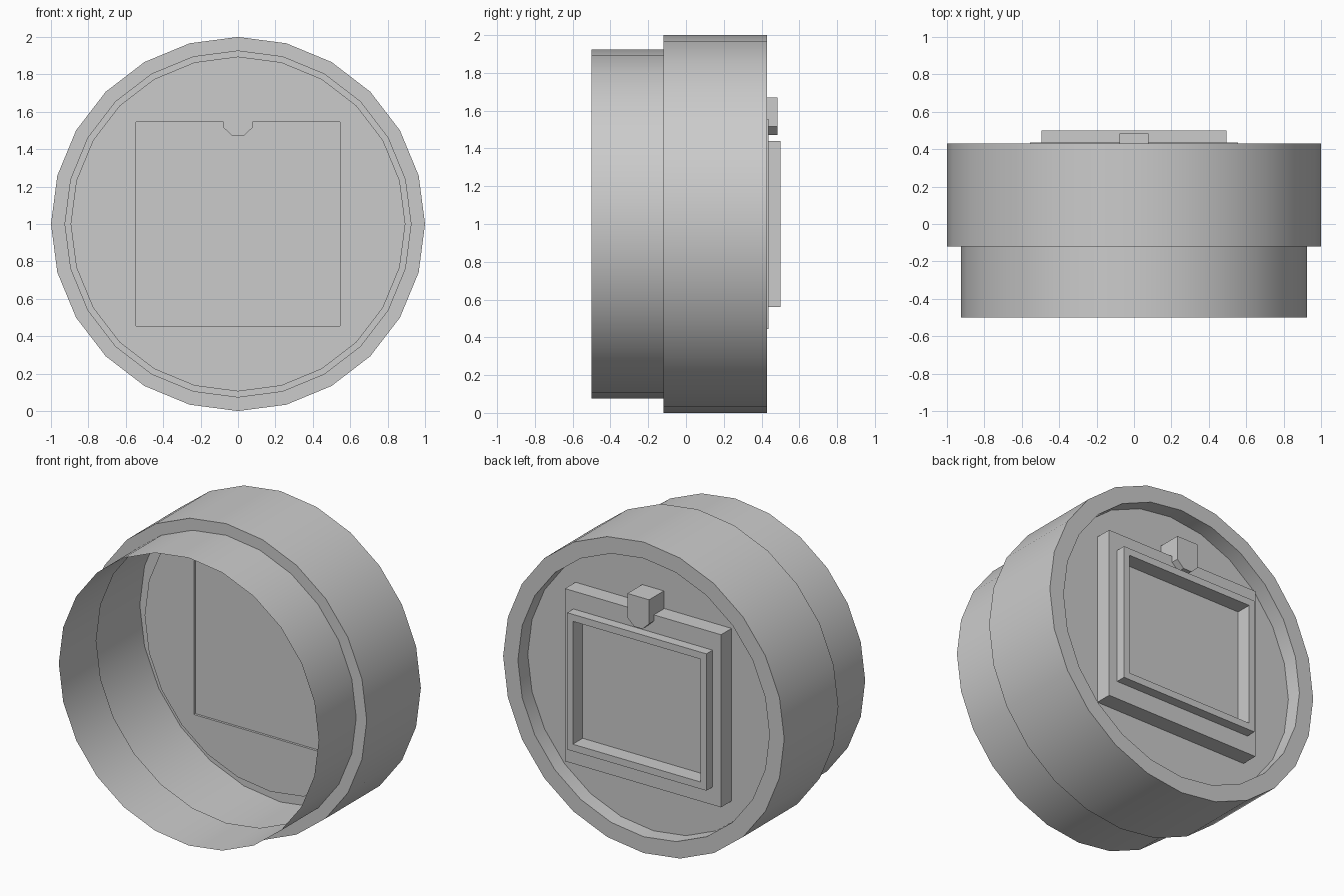
import bpy, bmesh
from math import cos, sin, pi

if "Cube" in bpy.data.objects:
    bpy.data.objects.remove(bpy.data.objects["Cube"])

SIDES = 24
CZ = 1.0  # height of the round axis


def circle(r, y):
    return [(r * cos(2 * pi * i / SIDES), y, CZ + r * sin(2 * pi * i / SIDES))
            for i in range(SIDES)]


def rect(hx, hz, y):
    return [(hx * sx, y, CZ + hz * sz) for sx, sz in ((-1, -1), (1, -1), (1, 1), (-1, 1))]


def loft(name, rings, cap_start=True, cap_end=True, hole=None):
    """Skin a list of equal-length rings; an optional hole is cut in the end cap."""
    bm = bmesh.new()
    loops = [[bm.verts.new(p) for p in ring] for ring in rings]
    for a, b in zip(loops, loops[1:]):
        n = len(a)
        for i in range(n):
            j = (i + 1) % n
            bm.faces.new((a[i], a[j], b[j], b[i]))
    if cap_start:
        bm.faces.new(loops[0])
    if hole:
        inner = [bm.verts.new(p) for p in hole]
        n = len(inner)
        edges = [bm.edges.new((inner[i], inner[(i + 1) % n])) for i in range(n)]
        last = loops[-1]
        edges += [bm.edges.get((last[i], last[(i + 1) % len(last)])) for i in range(len(last))]
        bmesh.ops.triangle_fill(bm, use_beauty=True, edges=edges)
    elif cap_end:
        bm.faces.new(loops[-1])
    bmesh.ops.recalc_face_normals(bm, faces=bm.faces)
    mesh = bpy.data.meshes.new(name)
    bm.to_mesh(mesh)
    bm.free()
    obj = bpy.data.objects.new(name, mesh)
    bpy.context.collection.objects.link(obj)
    return obj


# Stepped round housing: thin open shell, raised rear rim, sunken rear floor
profile = [(0.925, -0.5), (0.925, -0.12), (1.0, -0.12), (1.0, 0.43),
           (0.895, 0.43), (0.895, 0.33)]
housing = loft("round_housing", [circle(r, y) for r, y in profile],
               cap_start=False, hole=rect(0.555, 0.555, 0.33))
bpy.context.view_layer.objects.active = housing
housing.select_set(True)
bpy.ops.object.shade_smooth_by_angle(angle=pi / 6)

# Square back panel with a raised frame around a sunken window
panel = [(0.545, 0.545, 0.345), (0.545, 0.545, 0.33), (0.555, 0.555, 0.33),
         (0.555, 0.555, 0.437), (0.495, 0.44, 0.437), (0.495, 0.44, 0.5),
         (0.455, 0.395, 0.5), (0.455, 0.395, 0.4)]
loft("framed_panel", [rect(*p) for p in panel])

# Latch above the frame, with a tapered lower end
outline = [(-0.077, 1.67), (-0.077, 1.515), (-0.03, 1.47),
           (0.03, 1.47), (0.077, 1.515), (0.077, 1.67)]
loft("latch", [[(x, y, z) for x, z in outline] for y in (0.335, 0.485)])
